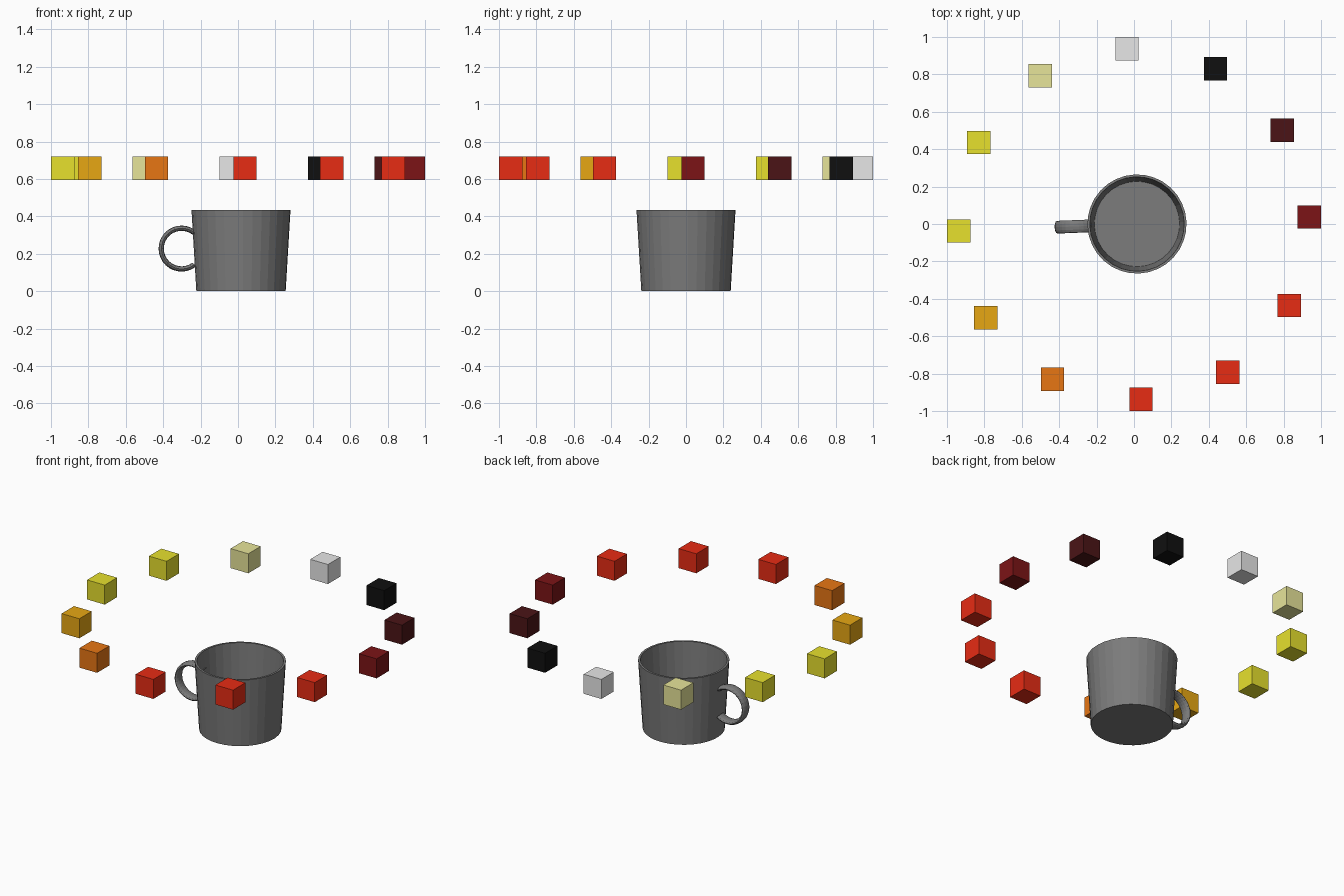
import bpy
import bmesh
from math import sin, cos, radians, tau

old = bpy.data.objects.get("Cube")
if old:
    bpy.data.objects.remove(old, do_unlink=True)

TURN = radians(2.3)   # slight twist of the whole arrangement
CUP_X = 0.016


def material(name, r, g, b):
    m = bpy.data.materials.new(name)
    m.use_nodes = True
    m.diffuse_color = (r, g, b, 1)
    m.node_tree.nodes["Principled BSDF"].inputs["Base Color"].default_value = (r, g, b, 1)
    return m


def finish(name, bm, mat):
    bmesh.ops.recalc_face_normals(bm, faces=bm.faces)
    mesh = bpy.data.meshes.new(name)
    bm.to_mesh(mesh)
    bm.free()
    mesh.materials.append(mat)
    obj = bpy.data.objects.new(name, mesh)
    bpy.context.collection.objects.link(obj)
    return obj


def bridge(bm, a, b):
    """Join two closed rings of vertices with quads."""
    n = len(a)
    for i in range(n):
        j = (i + 1) % n
        bm.faces.new((a[i], a[j], b[j], b[i]))


grey = material("dark grey", 0.2, 0.2, 0.2)
red = material("red", 0.8, 0.025, 0.007)
orange = material("orange", 0.8, 0.18, 0.007)
amber = material("amber", 0.8, 0.39, 0.007)
yellow = material("yellow", 0.8, 0.75, 0.027)
khaki = material("pale yellow", 0.8, 0.78, 0.32)
white = material("white", 0.8, 0.8, 0.8)
black = material("black", 0.005, 0.005, 0.005)
brown = material("dark brown", 0.07, 0.007, 0.008)
maroon = material("maroon", 0.2, 0.007, 0.008)

# Cup body: tapered outer wall, thin rim, inner wall and floor
bm = bmesh.new()
SIDES = 32
rings = []
for r, z in [(0.239, 0), (0.265, 0.435), (0.252, 0.435), (0.228, 0.02)]:
    rings.append([bm.verts.new((r * cos(TURN + tau * i / SIDES),
                                r * sin(TURN + tau * i / SIDES), z))
                  for i in range(SIDES)])
for a, b in zip(rings, rings[1:]):
    bridge(bm, a, b)
bm.faces.new(rings[0])
bm.faces.new(rings[-1])
cup = finish("cup_body", bm, grey)
cup.location.x = CUP_X

# Handle: open ring with a flattened oval section, ends sunk in the wall
bm = bmesh.new()
STEPS, SECTION = 22, 12
rings = []
for s in range(STEPS + 1):
    t = radians(52 + 256 * s / STEPS)
    ring = []
    for k in range(SECTION):
        a = tau * k / SECTION
        r = 0.109 + 0.014 * cos(a)
        ring.append(bm.verts.new((-0.318 + r * cos(t), 0.034 * sin(a), 0.228 + r * sin(t))))
    rings.append(ring)
for a, b in zip(rings, rings[1:]):
    bridge(bm, a, b)
bm.faces.new(rings[0])
bm.faces.new(rings[-1])
handle = finish("cup_handle", bm, grey)
handle.location.x = CUP_X
handle.rotation_euler.z = TURN

# Floating ring of twelve coloured cubes, counter-clockwise from the left side
colours = [maroon, brown, black, white, khaki, yellow,
           yellow, amber, orange, red, red, red]
for i, mat in enumerate(colours):
    bm = bmesh.new()
    bmesh.ops.create_cube(bm, size=0.125)
    block = finish(f"ring_block_{i + 1}", bm, mat)
    a = TURN + tau * i / len(colours)
    block.location = (0.938 * cos(a), 0.938 * sin(a), 0.658)
